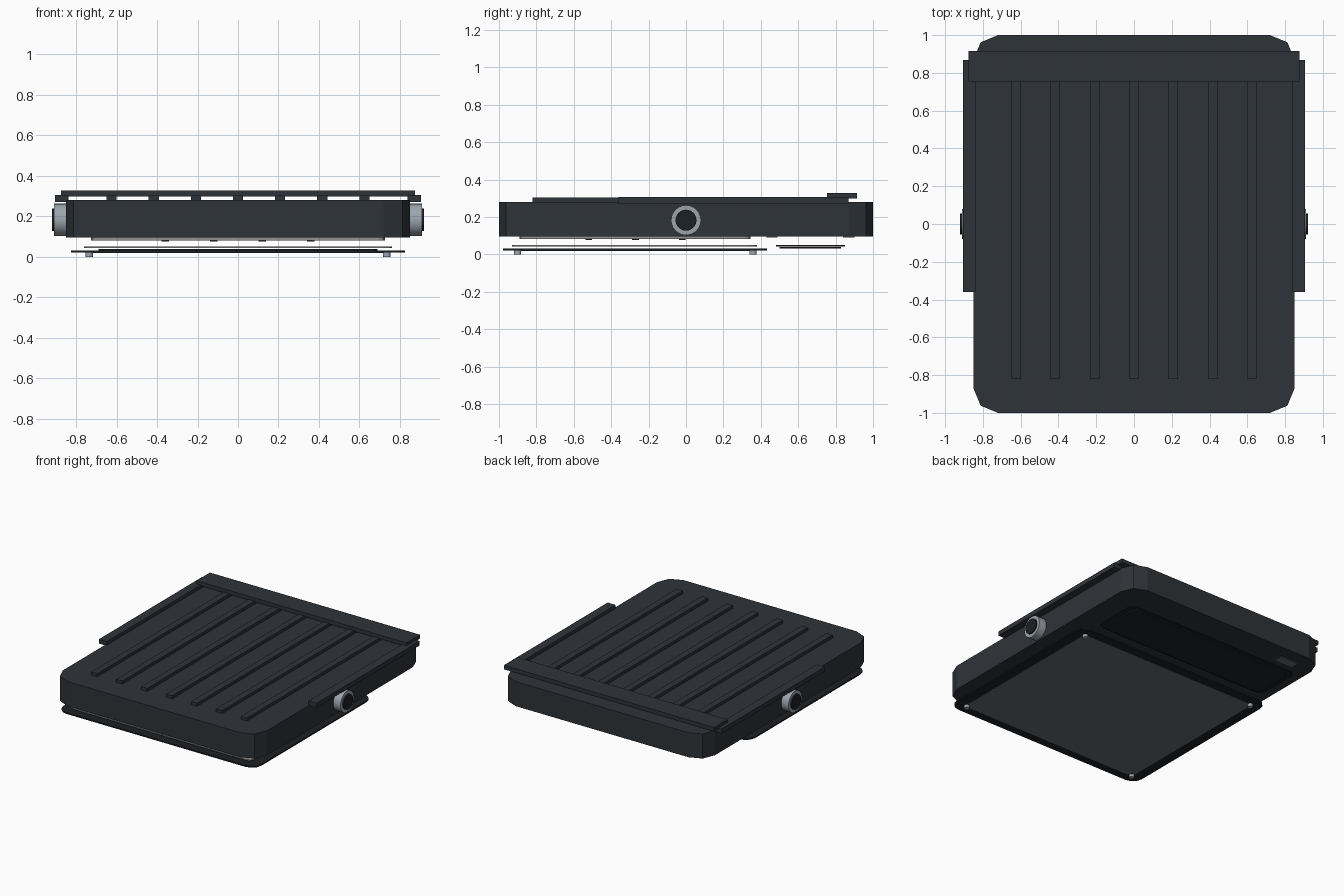
import bpy, bmesh, math
from mathutils import Matrix

if "Cube" in bpy.data.objects:
    bpy.data.objects.remove(bpy.data.objects["Cube"])


def material(name, rgb):
    m = bpy.data.materials.new(name)
    m.diffuse_color = (*rgb, 1)
    m.use_nodes = True
    m.node_tree.nodes["Principled BSDF"].inputs["Base Color"].default_value = m.diffuse_color
    return m


DARK = material("dark_shell", (0.028, 0.033, 0.040))
BLACK = material("black_trim", (0.012, 0.014, 0.017))
STEEL = material("steel", (0.33, 0.38, 0.43))
GLASS = material("grey_glass", (0.14, 0.15, 0.16))
WARM = material("pale_grey", (0.30, 0.29, 0.30))


def finish(bm, name, mat):
    bmesh.ops.recalc_face_normals(bm, faces=bm.faces)
    me = bpy.data.meshes.new(name)
    bm.to_mesh(me)
    bm.free()
    me.materials.append(mat)
    ob = bpy.data.objects.new(name, me)
    bpy.context.collection.objects.link(ob)
    return ob


def slab(name, x0, x1, y0, y1, z0, z1, mat, r=0, seg=2):
    """Box given by its limits, with optional rounded vertical corners."""
    bm = bmesh.new()
    bmesh.ops.create_cube(bm, size=1)
    for v in bm.verts:
        v.co.x = x1 if v.co.x > 0 else x0
        v.co.y = y1 if v.co.y > 0 else y0
        v.co.z = z1 if v.co.z > 0 else z0
    if r:
        edges = [e for e in bm.edges
                 if abs(e.verts[0].co.z - e.verts[1].co.z) > 1e-5]
        bmesh.ops.bevel(bm, geom=edges, offset=r, segments=seg,
                        profile=0.5, affect='EDGES')
    return finish(bm, name, mat)


def disc(name, centre, radius, depth, mat, sides=24, side_axis=False):
    bm = bmesh.new()
    mtx = Matrix.Translation(centre)
    if side_axis:
        mtx = mtx @ Matrix.Rotation(math.pi / 2, 4, 'Y')
    bmesh.ops.create_cone(bm, cap_ends=True, segments=sides, radius1=radius,
                          radius2=radius, depth=depth, matrix=mtx)
    for f in bm.faces:
        f.smooth = len(f.verts) == 4
    for e in bm.edges:
        e.smooth = all(f.smooth for f in e.link_faces)
    return finish(bm, name, mat)


# Main body
slab("body", -.85, .85, -1, 1, .095, .28, DARK, r=.13)

# Top ribs and the bar across their rear ends
for i in range(7):
    x = (i - 3) * .208
    slab(f"top_rib_{i + 1}", x - .025, x + .025, -.82, .82, .275, .303, DARK)
slab("rear_bar", -.875, .875, .755, .915, .298, .328, DARK)

# Side rails and round side knobs
for s, side in ((-1, "left"), (1, "right")):
    xs = sorted((s * .838, s * .905))
    slab(f"{side}_rail", *xs, -.36, .868, .272, .306, DARK)
    disc(f"{side}_knob", (s * .875, 0, .183), .08, .07, STEEL, 24, True)
    disc(f"{side}_knob_cap", (s * .89, 0, .183), .056, .06, BLACK, 24, True)

# Recessed panel under the body with small contact pads
slab("under_panel", -.725, .725, -.89, .345, .082, .097, WARM, r=.03)
for x in (-.36, -.12, .12, .36):
    for y in (-.52, -.27, -.02):
        slab("contact_pad", x - .018, x + .018, y - .018, y + .018,
             .077, .083, BLACK)

# Layered front plate with its grey lower face
slab("inner_plate", -.76, .76, -.93, .38, .043, .051, WARM, r=.04)
slab("front_plate", -.825, .825, -.978, .432, .021, .031, BLACK, r=.08, seg=3)
slab("grey_face", -.745, .745, -.91, .365, .0185, .022, GLASS, r=.04)

# Rear hatch with trim and end tabs
slab("hatch_trim", -.73, .73, .48, .85, .043, .05, BLACK, r=.05)
slab("hatch", -.69, .69, .5, .83, .031, .04, BLACK, r=.05)
for y in (.46, .87):
    slab("hatch_tab", -.70, -.56, y - .03, y + .03, .090, .096, GLASS)

# Feet at the plate corners
for x in (-.735, .735):
    for y in (-.9, .358):
        disc("foot", (x, y, .0105), .019, .021, STEEL, 12)
